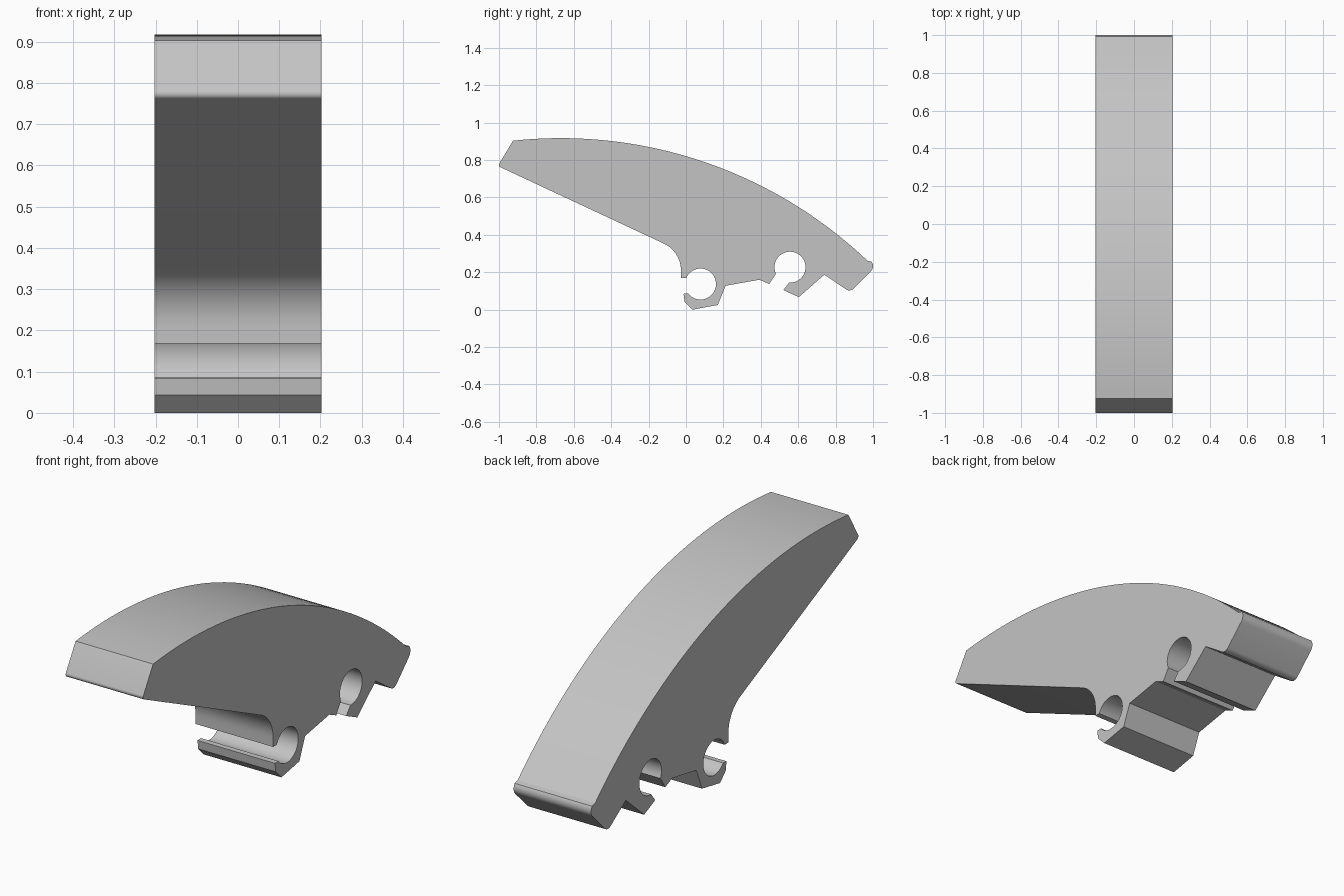
import bpy
import bmesh
from math import sin, cos, radians, degrees, atan2

if "Cube" in bpy.data.objects:
    bpy.data.objects.remove(bpy.data.objects["Cube"], do_unlink=True)

HALF_WIDTH = 0.203


def arc(cy, cz, r, start, end, steps):
    """Points on a circular arc in the side (y, z) plane, in degrees."""
    angles = [radians(start + (end - start) * i / steps) for i in range(steps + 1)]
    return [(cy + r * cos(a), cz + r * sin(a)) for a in angles]


# Domed back: one large arc from the front edge to the rear tip
R, CY, CZ = 2.38, -0.67, -1.463
dome_start = degrees(atan2(0.903 - CZ, -0.925 - CY))
dome_end = degrees(atan2(0.262 - CZ, 0.97 - CY))
profile = arc(CY, CZ, R, dome_start, dome_end, 40)

# Rounded rear tip and rear foot
profile += arc(0.96, 0.233, 0.04, 35, -43, 6)
profile += arc(0.873, 0.135, 0.032, -45, -123, 6)

# Rear clip: notch, hook and round bore
profile += [(0.74, 0.187), (0.603, 0.067), (0.52, 0.105)]
profile += arc(0.556, 0.227, 0.083, -93, 205, 32)
profile += [(0.445, 0.137), (0.393, 0.16)]

# Front clip: hook and round bore
profile += [(0.212, 0.128), (0.17, 0.025), (0.035, 0.0), (-0.008, 0.043), (-0.013, 0.085)]
profile += arc(0.0775, 0.137, 0.083, -142, 158, 32)
profile += [(-0.027, 0.168)]

# Fillet into the sloping underside, then the rounded front lip
profile += arc(-0.185, 0.21, 0.158, 0, 65, 10)
profile += arc(-0.986, 0.774, 0.014, 245, 150, 5)

# Extrude the side profile across the width
bm = bmesh.new()
side = bm.faces.new([bm.verts.new((-HALF_WIDTH, y, z)) for y, z in profile])
ext = bmesh.ops.extrude_face_region(bm, geom=[side], use_keep_orig=True)
moved = [v for v in ext["geom"] if isinstance(v, bmesh.types.BMVert)]
bmesh.ops.translate(bm, verts=moved, vec=(2 * HALF_WIDTH, 0, 0))
bmesh.ops.recalc_face_normals(bm, faces=bm.faces)

mesh = bpy.data.meshes.new("curved_clip_panel")
bm.to_mesh(mesh)
bm.free()
panel = bpy.data.objects.new("curved_clip_panel", mesh)
bpy.context.collection.objects.link(panel)

# Plain grey plastic
grey = bpy.data.materials.new("light_grey")
grey.use_nodes = True
colour = (0.55, 0.55, 0.55, 1)
grey.diffuse_color = colour
grey.node_tree.nodes["Principled BSDF"].inputs["Base Color"].default_value = colour
mesh.materials.append(grey)

# Smooth the arcs, keep the corners sharp
bpy.ops.object.select_all(action="DESELECT")
panel.select_set(True)
bpy.context.view_layer.objects.active = panel
bpy.ops.object.shade_smooth_by_angle(angle=radians(25))
